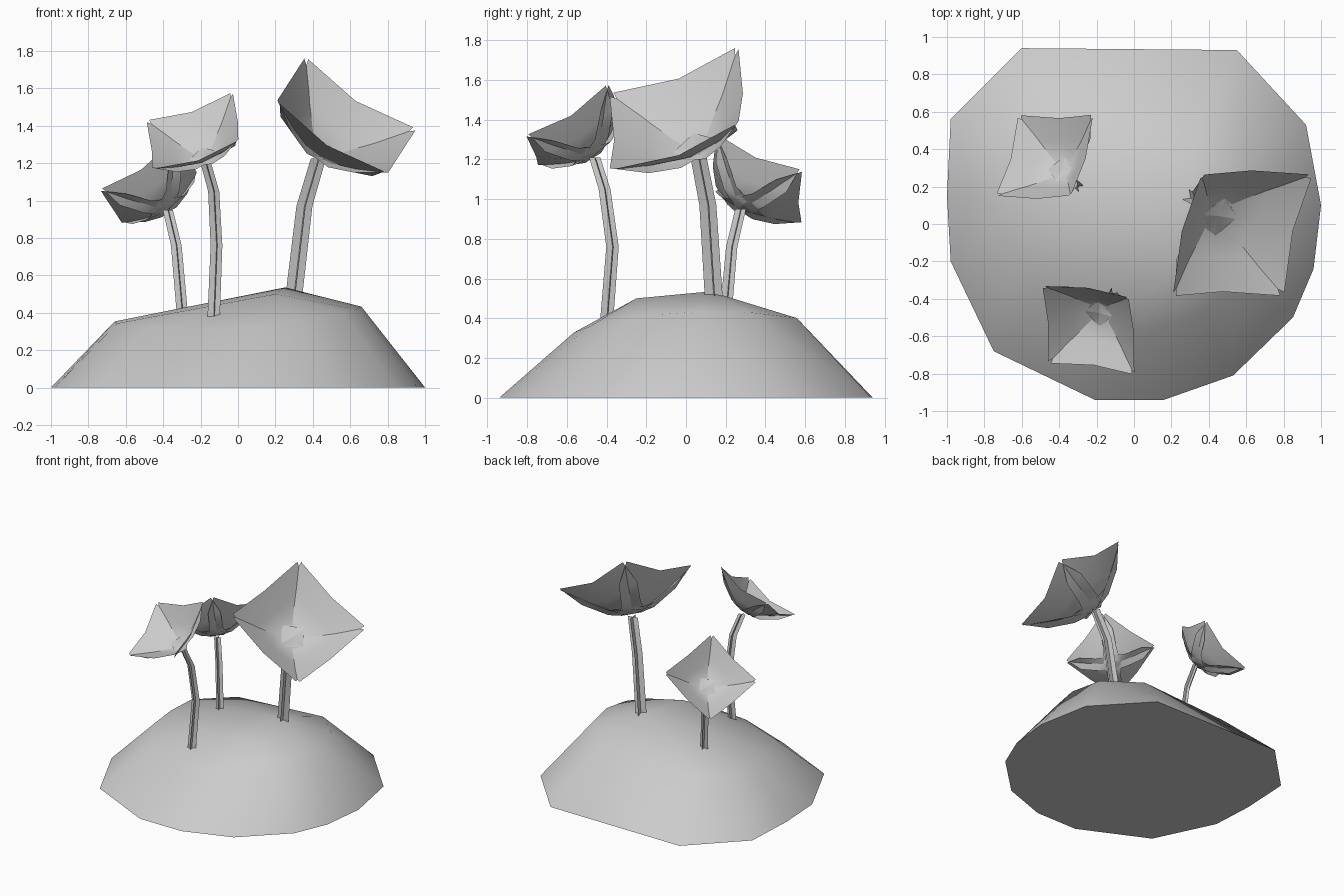
import bpy, bmesh, math
from mathutils import Vector, Quaternion

if "Cube" in bpy.data.objects:
    bpy.data.objects.remove(bpy.data.objects["Cube"])


def make_object(name, verts, faces, hull=False, angle=1.05):
    mesh = bpy.data.meshes.new(name)
    mesh.from_pydata(verts, [], faces)
    if hull:
        bm = bmesh.new()
        bm.from_mesh(mesh)
        bmesh.ops.convex_hull(bm, input=bm.verts)
        bm.to_mesh(mesh)
        bm.free()
    obj = bpy.data.objects.new(name, mesh)
    bpy.context.collection.objects.link(obj)
    bpy.ops.object.select_all(action='DESELECT')
    obj.select_set(True)
    bpy.context.view_layer.objects.active = obj
    bpy.ops.object.shade_smooth_by_angle(angle=angle)
    return obj


# Mound: irregular base outline, raised shoulder ring and a small summit
outline = [(-.6, .94), (.55, .93), (.92, .53), (1, .1), (.96, -.24), (.85, -.5),
           (.53, -.81), (.16, -.94), (-.21, -.94), (-.75, -.68), (-.98, -.2),
           (-1, .15), (-.98, .56)]
points = [(x, y, 0) for x, y in outline]
points += [(.66 * x, .6 * y, .39 + .04 * x + .03 * y - .045 * y * y)
           for x, y in outline]
points += [(.25, .12, .535), (.2, -.25, .5)]
make_object("mound", points, [], hull=True)


def stem(name, path, width):
    """Two crossed ribbons following a bent path."""
    verts, faces = [], []
    for side in (Vector((1, .15, 0)), Vector((-.15, 1, 0))):
        first = len(verts)
        for i, p in enumerate(path):
            half = side * width / 2 * (1 - .05 * i)
            verts += [Vector(p) - half, Vector(p) + half]
        for i in range(len(path) - 1):
            a = first + 2 * i
            faces.append((a, a + 1, a + 3, a + 2))
    make_object(name, verts, faces)


# Petal rows: outward distance (middle, sides), half width, height (middle, sides)
PETAL = [(-.34, 0, .34, .17, .13), (.2, .2, .5, .1, .18),
         (.6, .58, .86, .36, .5), (1.04, 1.04, .98, .72, .88)]


def blossom(name, origin, axis, size, roll):
    """Four cupped overlapping petals around a tilted axis."""
    turn = Vector((0, 0, 1)).rotation_difference(Vector(axis))
    turn = turn @ Quaternion((0, 0, 1), math.radians(roll))
    verts, faces = [], []
    for cx, cy in ((1, 0), (0, 1), (-1, 0), (0, -1)):
        first = len(verts)
        for mid_u, side_u, v, mid_h, side_h in PETAL:
            for s, u, h in ((-1, side_u, side_h), (0, mid_u, mid_h), (1, side_u, side_h)):
                p = Vector((u * cx - s * v * cy, u * cy + s * v * cx, h))
                verts.append(Vector(origin) + turn @ (p * size))
        for r in range(len(PETAL) - 1):
            for c in range(2):
                a = first + 3 * r + c
                faces.append((a, a + 3, a + 4, a + 1))
    make_object(name, verts, faces)


# Flowers: stem path, stem width, blossom axis, size and roll
flowers = {
    "left": ([(-.3, .2, .42), (-.33, .23, .76), (-.375, .275, .95)],
             .06, (-.5, .45, .74), .232, -8),
    "front": ([(-.13, -.4, .38), (-.115, -.37, .76), (-.13, -.41, 1.05),
               (-.175, -.46, 1.21)], .066, (-.33, -.52, .79), .235, -2),
    "right": ([(.3, .14, .5), (.355, .11, .97), (.43, .06, 1.225)],
              .09, (.5, -.4, .77), .34, -7),
}
for side, (path, width, axis, size, roll) in flowers.items():
    stem(side + "_stem", path, width)
    blossom(side + "_blossom", path[-1], axis, size, roll)
